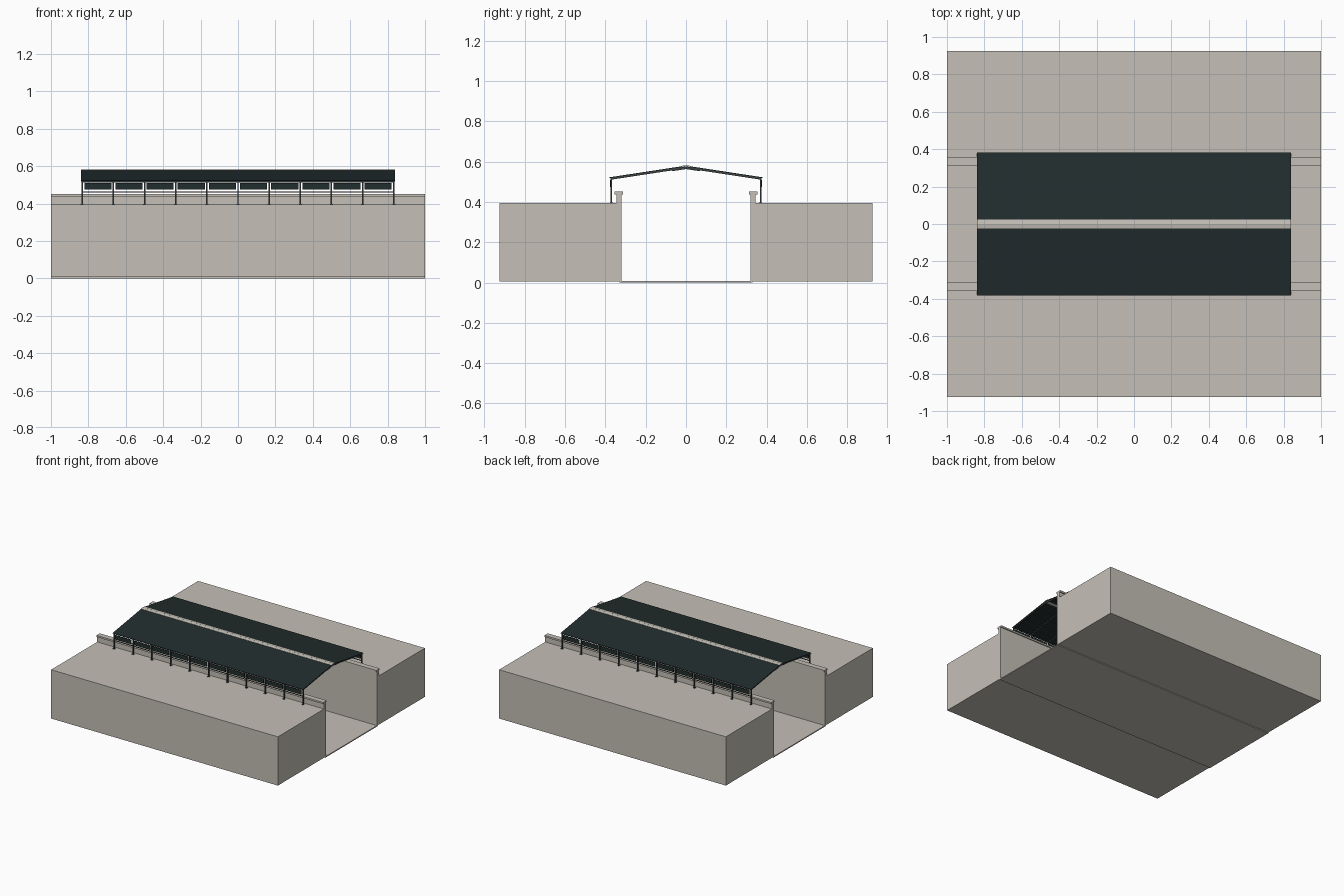
import bpy, bmesh, math
from mathutils import Matrix, Vector

if "Cube" in bpy.data.objects:
    bpy.data.objects.remove(bpy.data.objects["Cube"])


def material(name, rgb):
    m = bpy.data.materials.new(name)
    m.diffuse_color = (*rgb, 1)
    m.use_nodes = True
    m.node_tree.nodes["Principled BSDF"].inputs["Base Color"].default_value = m.diffuse_color
    return m


CONCRETE = material("pale concrete", (0.56, 0.53, 0.475))
ROOF = material("dark green sheet", (0.016, 0.026, 0.027))
STEEL = material("dark grey steel", (0.045, 0.052, 0.055))


def build(name, mat, boxes):
    """One object from boxes given as (centre, size, tilt about x)."""
    bm = bmesh.new()
    for centre, size, tilt in boxes:
        mtx = (Matrix.Translation(centre) @ Matrix.Rotation(tilt, 4, 'X')
               @ Matrix.Diagonal((*size, 1)))
        bmesh.ops.create_cube(bm, size=1, matrix=mtx)
    me = bpy.data.meshes.new(name)
    bm.to_mesh(me)
    bm.free()
    me.materials.append(mat)
    ob = bpy.data.objects.new(name, me)
    bpy.context.collection.objects.link(ob)
    return ob


def span(x, y, z):
    """Box from its x, y and z ranges."""
    return (tuple((a + b) / 2 for a, b in (x, y, z)),
            tuple(b - a for a, b in (x, y, z)), 0)


EAVE, RIDGE = Vector((0.381, 0.522)), Vector((0.0, 0.580))
SLOPE = math.atan2(RIDGE.y - EAVE.y, EAVE.x)


def sloped(side, x0, x1, ya, yb, drop, thick):
    """Box lying along the roof slope between distances ya and yb from the ridge."""
    y = (ya + yb) / 2
    z = RIDGE.y - y * math.tan(SLOPE) - drop - thick / 2
    return (((x0 + x1) / 2, side * y, z),
            (x1 - x0, (yb - ya) / math.cos(SLOPE), thick), -side * SLOPE)


FRAMES = [-0.833 + i * 1.666 / 10 for i in range(11)]
SIDES = (("front", -1), ("back", 1))

# floor of the cutting
build("track_floor", CONCRETE, [span((-1, 1), (-0.33, 0.33), (0, 0.008))])

for label, s in SIDES:
    def across(a, b):
        return tuple(sorted((s * a, s * b)))

    # raised ground, retaining wall and coping
    build(label + "_ground", CONCRETE, [span((-1, 1), across(0.345, 0.926), (0.006, 0.395))])
    build(label + "_retaining_wall", CONCRETE, [span((-1, 1), across(0.321, 0.346), (0.006, 0.44))])
    build(label + "_coping", CONCRETE, [span((-1, 1), across(0.313, 0.355), (0.438, 0.451))])

    # roof sheet
    build(label + "_roof_sheet", ROOF, [sloped(s, -0.84, 0.84, 0.02, EAVE.x, 0, 0.004)])

    # columns with base plates
    build(label + "_columns", STEEL,
          [span((x - 0.004, x + 0.004), across(0.366, 0.374), (0.393, 0.519)) for x in FRAMES])
    build(label + "_base_plates", STEEL,
          [span((x - 0.008, x + 0.008), across(0.362, 0.378), (0.393, 0.398)) for x in FRAMES])

    # rafters, deeper towards the ridge
    build(label + "_rafters", STEEL,
          [sloped(s, x - 0.003, x + 0.003, 0, 0.374, 0.004, 0.009) for x in FRAMES]
          + [sloped(s, x - 0.003, x + 0.003, 0, 0.07, 0.008, 0.009) for x in FRAMES])

    # purlins under the sheet
    build(label + "_purlins", STEEL,
          [sloped(s, -0.835, 0.835, y - 0.003, y + 0.003, 0.004, 0.007)
           for y in (0.025, 0.095, 0.165, 0.235, 0.305, 0.37)])

    # side rail and hanging panels in each bay
    build(label + "_side_rail", STEEL,
          [span((-0.835, 0.835), across(0.368, 0.374), (0.460, 0.464))])
    build(label + "_side_panels", ROOF,
          [span((a + 0.011, b - 0.011), across(0.372, 0.377), (0.474, 0.509))
           for a, b in zip(FRAMES, FRAMES[1:])])

# pale strip along the ridge
build("ridge_cap", CONCRETE,
      [sloped(s, -0.84, 0.84, 0, 0.023, -0.002, 0.004) for _, s in SIDES])
